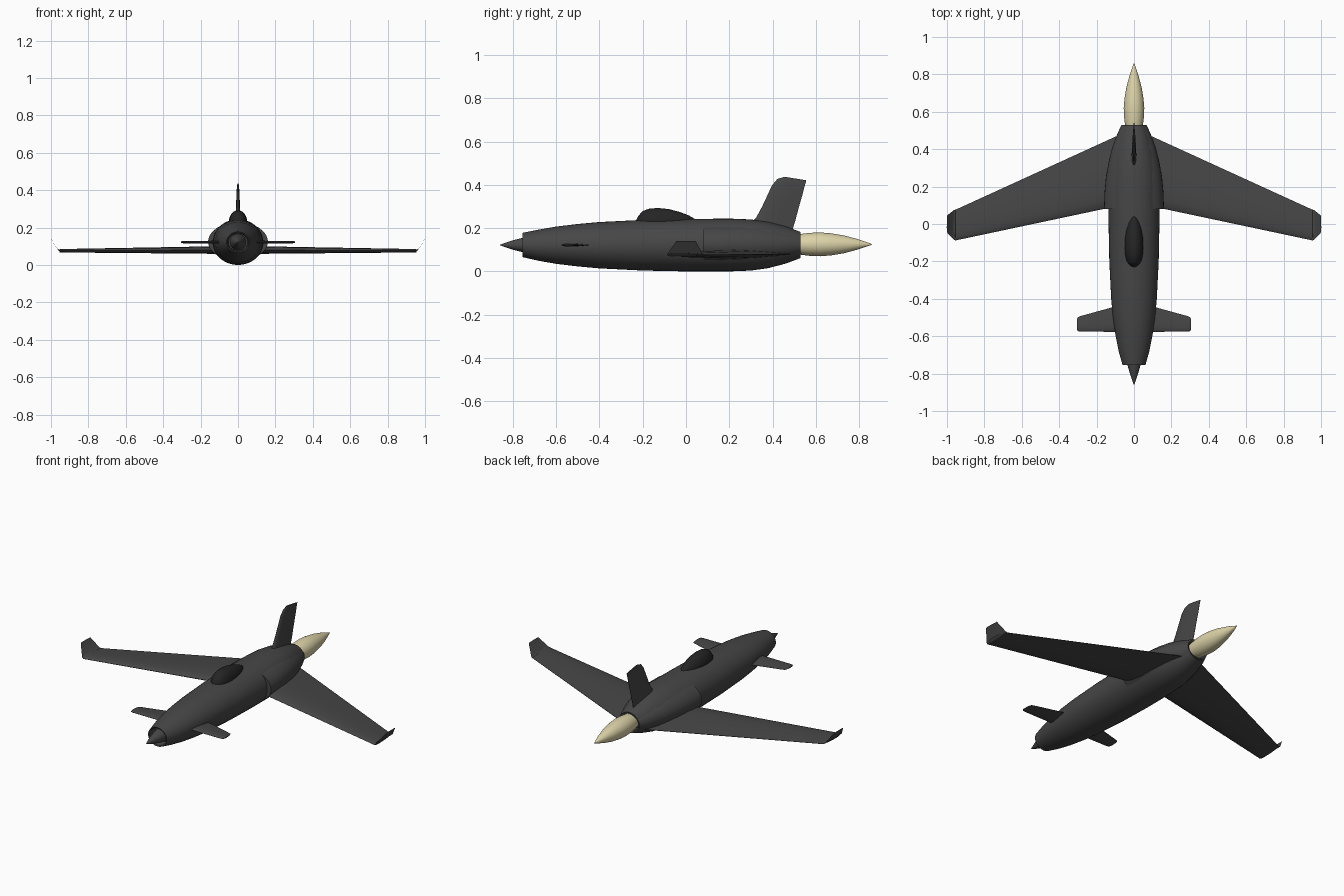
import bpy, bmesh, math
from mathutils import Vector


def material(name, rgb):
    m = bpy.data.materials.new(name)
    m.diffuse_color = (*rgb, 1)
    return m


GREY = material("dark grey", (0.062, 0.062, 0.062))
GLASS = material("black glass", (0.018, 0.018, 0.018))
CREAM = material("cream", (0.72, 0.65, 0.39))


def skin(name, rings, mat, mirror=False):
    """Join a list of closed point rings into a capped, smooth shell."""
    bm = bmesh.new()
    loops = [[bm.verts.new(p) for p in r] for r in rings]
    n = len(loops[0])
    for a, b in zip(loops, loops[1:]):
        for i in range(n):
            j = (i + 1) % n
            bm.faces.new((a[i], a[j], b[j], b[i]))
    bm.faces.new(loops[0])
    bm.faces.new(loops[-1])
    bmesh.ops.recalc_face_normals(bm, faces=bm.faces)
    me = bpy.data.meshes.new(name)
    bm.to_mesh(me)
    bm.free()
    me.materials.append(mat)
    ob = bpy.data.objects.new(name, me)
    bpy.context.collection.objects.link(ob)
    bpy.ops.object.select_all(action='DESELECT')
    ob.select_set(True)
    bpy.context.view_layer.objects.active = ob
    bpy.ops.object.shade_smooth_by_angle(angle=math.radians(35))
    if mirror:
        ob.modifiers.new("mirror", 'MIRROR')
    return ob


def body(name, stations, mat, n=40):
    """Elliptical hull from (y, half width, half height, centre z)."""
    rings = []
    for y, w, h, z in stations:
        angles = [2 * math.pi * i / n for i in range(n)]
        rings.append([(w * math.cos(a), y, z + h * math.sin(a)) for a in angles])
    return skin(name, rings, mat)


FOIL = [(0, 0), (0.03, 0.4), (0.12, 0.8), (0.3, 1), (0.6, 0.75), (1, 0.06)]


def blade(name, sections, axis, mat, mirror=False):
    """Aerofoil panel from (leading point, trailing point, thickness)."""
    rings = []
    axis = Vector(axis)
    for lead, trail, t in sections:
        a, b = Vector(lead), Vector(trail)
        up = [a.lerp(b, u) + axis * (t / 2 * k) for u, k in FOIL]
        low = [a.lerp(b, u) - axis * (t / 2 * k) for u, k in FOIL[1:]]
        rings.append(up + low[::-1])
    return skin(name, rings, mat, mirror)


# Fuselage with recessed openings at both ends
body("fuselage", [
    (-0.70, 0.052, 0.046, 0.122), (-0.752, 0.056, 0.050, 0.122),
    (-0.755, 0.061, 0.056, 0.122), (-0.68, 0.082, 0.072, 0.121),
    (-0.60, 0.098, 0.086, 0.121), (-0.50, 0.113, 0.098, 0.121),
    (-0.40, 0.122, 0.107, 0.121), (-0.20, 0.132, 0.117, 0.121),
    (0.0, 0.136, 0.121, 0.121), (0.20, 0.136, 0.122, 0.122),
    (0.30, 0.128, 0.118, 0.122), (0.38, 0.113, 0.107, 0.122),
    (0.46, 0.090, 0.086, 0.122), (0.53, 0.063, 0.060, 0.122),
    (0.529, 0.058, 0.055, 0.122), (0.49, 0.055, 0.052, 0.122)], GREY)

# Pointed nose spike
body("nose_spike", [
    (-0.69, 0.045, 0.045, 0.122), (-0.75, 0.036, 0.034, 0.122),
    (-0.80, 0.022, 0.022, 0.122), (-0.83, 0.012, 0.012, 0.122),
    (-0.86, 0.001, 0.001, 0.122)], GREY, 24)

# Side fairings wrapping the rear body
body("wing_root_fairing", [
    (0.08, 0.160, 0.100, 0.125), (0.16, 0.158, 0.104, 0.125),
    (0.25, 0.150, 0.104, 0.125), (0.33, 0.136, 0.098, 0.124),
    (0.41, 0.116, 0.086, 0.123), (0.48, 0.090, 0.068, 0.122),
    (0.53, 0.067, 0.052, 0.122), (0.528, 0.060, 0.046, 0.122),
    (0.49, 0.055, 0.044, 0.122)], GREY)

# Exhaust flame
body("exhaust_flame", [
    (0.49, 0.040, 0.040, 0.125), (0.53, 0.048, 0.048, 0.125),
    (0.57, 0.053, 0.053, 0.125), (0.62, 0.055, 0.055, 0.125),
    (0.67, 0.051, 0.051, 0.125), (0.73, 0.041, 0.041, 0.125),
    (0.79, 0.025, 0.025, 0.125), (0.83, 0.012, 0.012, 0.125),
    (0.86, 0.001, 0.001, 0.125)], CREAM, 32)

# Canopy
body("canopy", [
    (-0.230, 0.010, 0.012, 0.225), (-0.220, 0.025, 0.032, 0.225),
    (-0.200, 0.039, 0.054, 0.225), (-0.170, 0.047, 0.065, 0.225),
    (-0.130, 0.050, 0.068, 0.225), (-0.080, 0.049, 0.063, 0.225),
    (-0.030, 0.041, 0.050, 0.225), (0.010, 0.028, 0.035, 0.225),
    (0.035, 0.015, 0.021, 0.225), (0.050, 0.003, 0.010, 0.225)], GLASS, 28)

# Forward-swept wings with upturned tips
blade("wing", [
    ((0.06, 0.102, 0.080), (0.06, 0.485, 0.080), 0.042),
    ((0.955, -0.088, 0.076), (0.955, 0.076, 0.076), 0.018)],
    (0, 0, 1), GREY, True)
blade("winglet", [
    ((0.952, -0.088, 0.076), (0.952, 0.077, 0.076), 0.017),
    ((0.962, -0.086, 0.080), (0.962, 0.075, 0.080), 0.014),
    ((1.0, -0.045, 0.140), (1.0, 0.045, 0.140), 0.004)],
    (0.6, 0, 0.8), GREY, True)

# Small front wings with rounded tips
blade("front_wing", [
    ((0.06, -0.577, 0.122), (0.06, -0.43, 0.122), 0.016),
    ((0.285, -0.575, 0.122), (0.285, -0.492, 0.122), 0.013),
    ((0.300, -0.573, 0.122), (0.300, -0.498, 0.122), 0.011),
    ((0.306, -0.562, 0.122), (0.306, -0.512, 0.122), 0.005)],
    (0, 0, 1), GREY, True)

# Swept tail fin with curved top corner
blade("tail_fin", [
    ((0, 0.285, 0.21), (0, 0.485, 0.17), 0.026),
    ((0, 0.325, 0.25), (0, 0.505, 0.235), 0.024),
    ((0, 0.352, 0.30), (0, 0.521, 0.295), 0.022),
    ((0, 0.380, 0.36), (0, 0.538, 0.355), 0.018),
    ((0, 0.397, 0.397), (0, 0.547, 0.390), 0.015),
    ((0, 0.422, 0.427), (0, 0.553, 0.410), 0.011),
    ((0, 0.455, 0.437), (0, 0.556, 0.421), 0.007)],
    (1, 0, 0), GREY)
